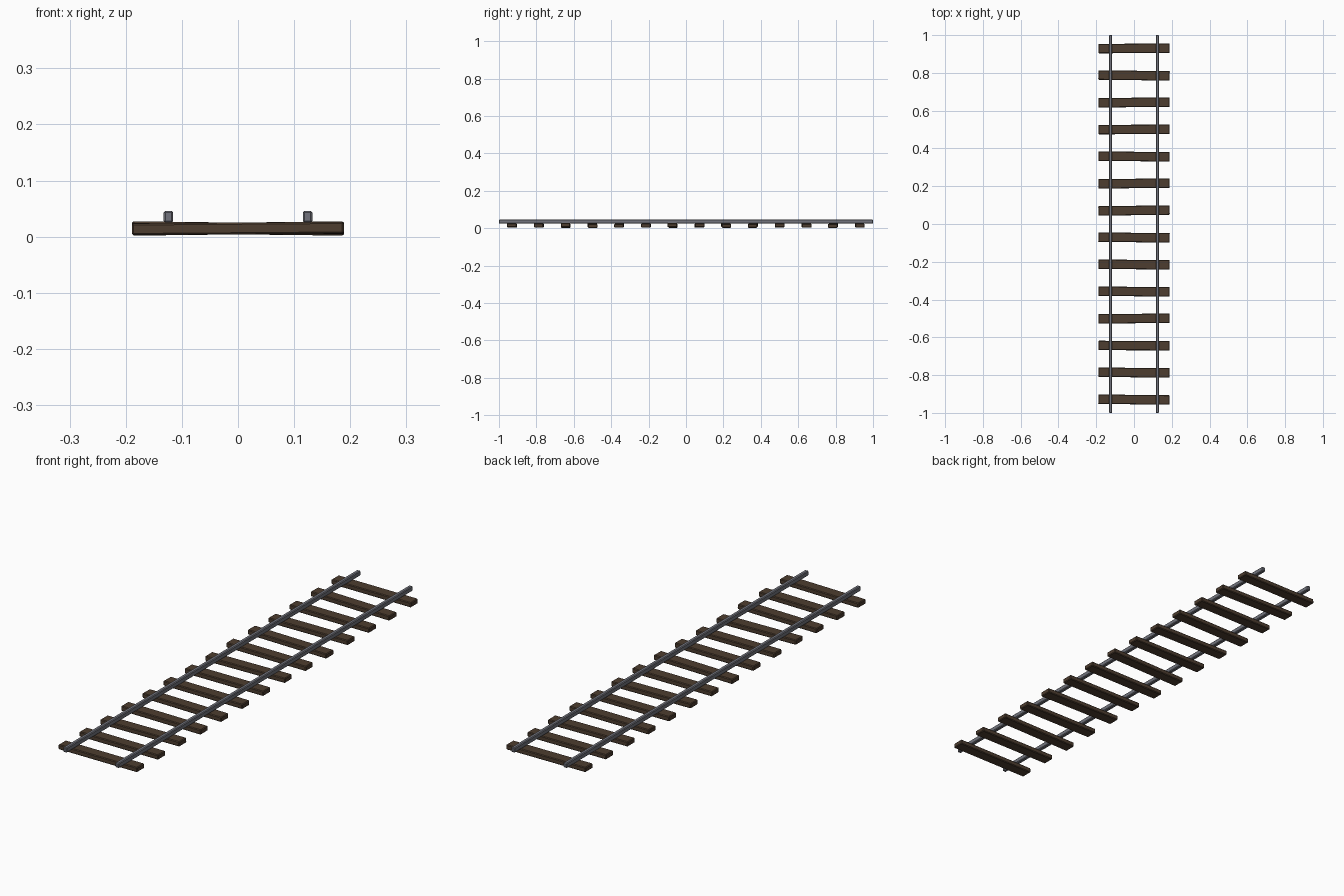
import bpy, bmesh, math, random
from mathutils import Matrix

if "Cube" in bpy.data.objects:
    bpy.data.objects.remove(bpy.data.objects["Cube"])

random.seed(4)


def material(name, rgb):
    m = bpy.data.materials.new(name)
    m.diffuse_color = (*rgb, 1)
    m.use_nodes = True
    m.node_tree.nodes["Principled BSDF"].inputs["Base Color"].default_value = m.diffuse_color
    return m


wood = material("dark_brown_wood", (0.075, 0.047, 0.029))
steel = material("grey_steel", (0.17, 0.175, 0.205))


def beam(name, size, loc, mat, bevel, rot=(0, 0, 0)):
    """Box with chamfered edges."""
    bm = bmesh.new()
    bmesh.ops.create_cube(bm, size=1, matrix=Matrix.Diagonal((*size, 1)))
    bmesh.ops.bevel(bm, geom=bm.edges[:], offset=bevel, segments=1,
                    affect='EDGES', profile=0.5)
    me = bpy.data.meshes.new(name)
    bm.to_mesh(me)
    bm.free()
    me.materials.append(mat)
    ob = bpy.data.objects.new(name, me)
    ob.location = loc
    ob.rotation_euler = rot
    bpy.context.collection.objects.link(ob)
    return ob


# Fourteen wooden sleepers, each laid slightly crooked
COUNT, PITCH = 14, 0.143
for i in range(COUNT):
    y = (i - (COUNT - 1) / 2) * PITCH
    roll = math.radians(random.uniform(-0.8, 0.8))
    yaw = math.radians(random.uniform(-0.8, 0.8))
    beam(f"sleeper_{i + 1}", (0.378, 0.05, 0.021), (0, y, 0.0145), wood, 0.003,
         (0, roll, yaw))

# Two steel rails
for side, x in (("left", -0.124), ("right", 0.124)):
    beam(f"{side}_rail", (0.017, 2.0, 0.021), (x, 0, 0.0355), steel, 0.003)
